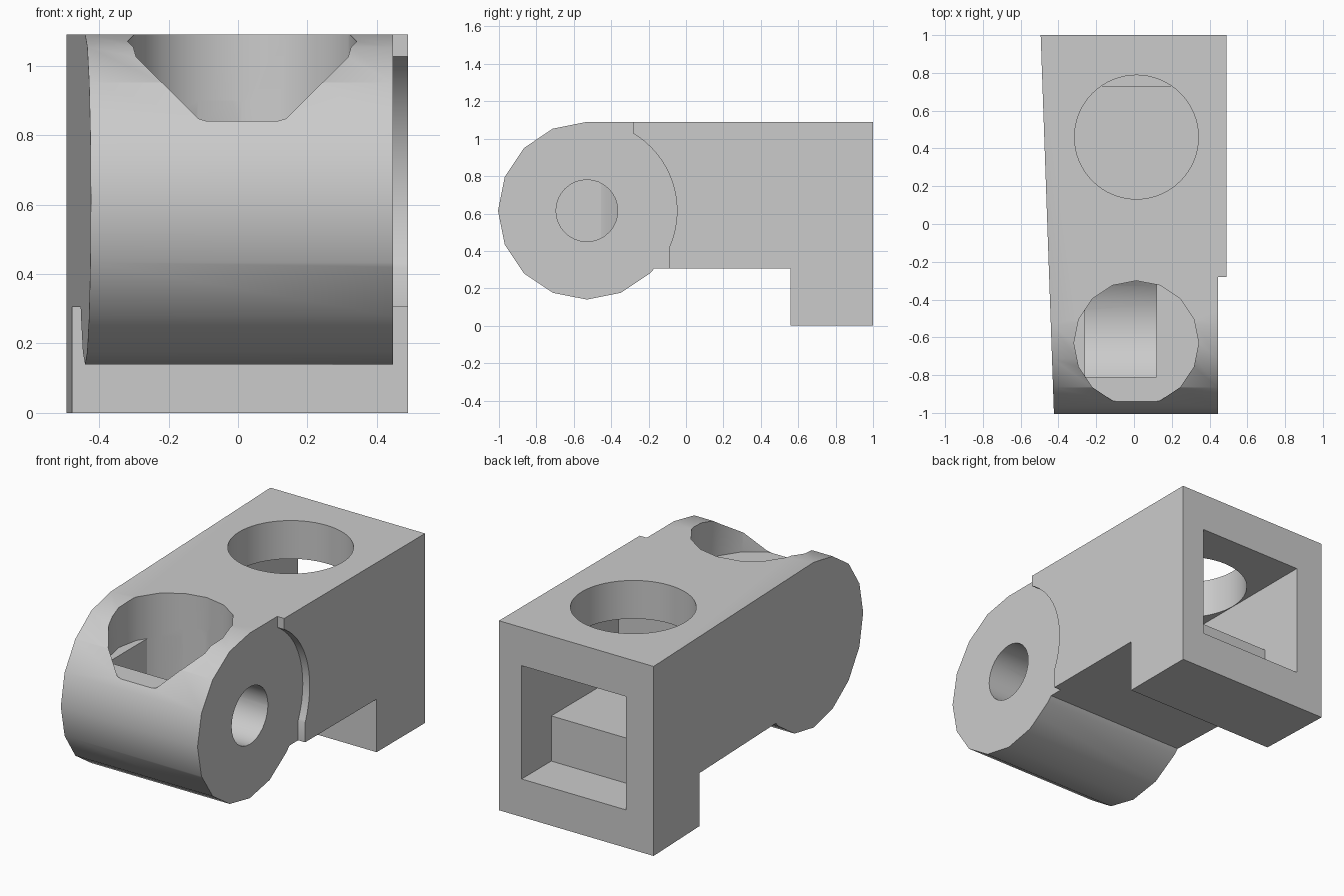
import bpy, bmesh, math
from mathutils import Matrix, Vector

if "Cube" in bpy.data.objects:
    bpy.data.objects.remove(bpy.data.objects["Cube"])

PIVOT_Y, PIVOT_Z, KNUCKLE_R = -0.53, 0.615, 0.475
TOP, SIDE = 1.09, 0.49

grey = bpy.data.materials.new("light grey")
grey.use_nodes = True
grey.diffuse_color = (0.6, 0.6, 0.6, 1)
grey.node_tree.nodes["Principled BSDF"].inputs["Base Color"].default_value = (0.6, 0.6, 0.6, 1)


def finish(name, bm):
    bmesh.ops.recalc_face_normals(bm, faces=bm.faces)
    mesh = bpy.data.meshes.new(name)
    bm.to_mesh(mesh)
    bm.free()
    mesh.materials.append(grey)
    obj = bpy.data.objects.new(name, mesh)
    bpy.context.collection.objects.link(obj)
    return obj


def box(name, x, y, z):
    bm = bmesh.new()
    bmesh.ops.create_cube(bm, size=1)
    for v in bm.verts:
        v.co = Vector([(a + b) / 2 + c * (b - a) for (a, b), c in zip((x, y, z), v.co)])
    return finish(name, bm)


def cylinder(name, centre, radius, length, sides, along_x=False):
    bm = bmesh.new()
    turn = Matrix.Rotation(math.pi / 2, 4, 'Y') if along_x else Matrix()
    bmesh.ops.create_cone(bm, cap_ends=True, segments=sides, radius1=radius, radius2=radius,
                          depth=length, matrix=Matrix.Translation(centre) @ turn)
    return finish(name, bm)


def combine(target, tool, operation='DIFFERENCE'):
    """Apply a boolean and discard the tool."""
    mod = target.modifiers.new("cut", 'BOOLEAN')
    mod.object, mod.operation, mod.solver = tool, operation, 'EXACT'
    bpy.context.view_layer.objects.active = target
    bpy.ops.object.modifier_apply(modifier=mod.name)
    bpy.data.objects.remove(tool)


# Body: side profile with a rounded knuckle, extruded to a slanting right wall
profile = []
for i in range(4, 15):
    a = math.tau * i / 16
    profile.append((PIVOT_Y + KNUCKLE_R * math.cos(a), PIVOT_Z + KNUCKLE_R * math.sin(a)))
profile += [(-0.17, 0.305), (0.56, 0.305), (0.56, 0), (1, 0), (1, TOP)]
bm = bmesh.new()
left = bm.faces.new([bm.verts.new((SIDE, y, z)) for y, z in profile])
extruded = bmesh.ops.extrude_face_region(bm, geom=[left], use_keep_orig=True)
for v in extruded["geom"]:
    if isinstance(v, bmesh.types.BMVert):
        v.co.x = -0.459 - 0.035 * v.co.y
body = finish("hinge_block", bm)

# Recess round the knuckle on the left side
recess_x = (0.446, 0.7)
combine(body, cylinder("recess_disc", (0.573, PIVOT_Y, PIVOT_Z), 0.482, 0.254, 64, True))
combine(body, box("recess_top", recess_x, (-1.2, -0.28), (-0.1, 1.3)))
combine(body, box("recess_bottom", recess_x, (-1.2, -0.09), (-0.1, 0.42)))

# Front pocket with a flat ledge, and a curved-floor slot below it
pocket_at = (0.012, -0.63)
combine(body, cylinder("pocket", (*pocket_at, 1.09), 0.33, 0.5, 16))
slot = cylinder("slot", (*pocket_at, 0.55), 0.33, 0.7, 16)
combine(slot, box("slot_width", (-0.26, 0.12), (-0.81, 0), (0, 2)), 'INTERSECT')
combine(slot, cylinder("slot_floor", (0, PIVOT_Y, PIVOT_Z), 0.363, 2, 64, True), 'INTERSECT')
combine(body, slot)

# Blind pin hole from the left into the slot
combine(body, cylinder("pin_hole", (0.35, PIVOT_Y, PIVOT_Z), 0.165, 0.52, 32, True))

# Stepped rear chamber and round top hole
chamber_x = (-0.318, 0.346)
combine(body, box("chamber", chamber_x, (0.12, 1.2), (0.478, 0.87)))
combine(body, box("chamber_well", chamber_x, (0.73, 1.3), (0.218, 0.86)))
combine(body, cylinder("top_hole", (0.013, 0.46, 1.0), 0.328, 0.5, 64))

bpy.ops.object.select_all(action='DESELECT')
body.select_set(True)
bpy.context.view_layer.objects.active = body
bpy.ops.object.shade_smooth_by_angle(angle=math.radians(30))
